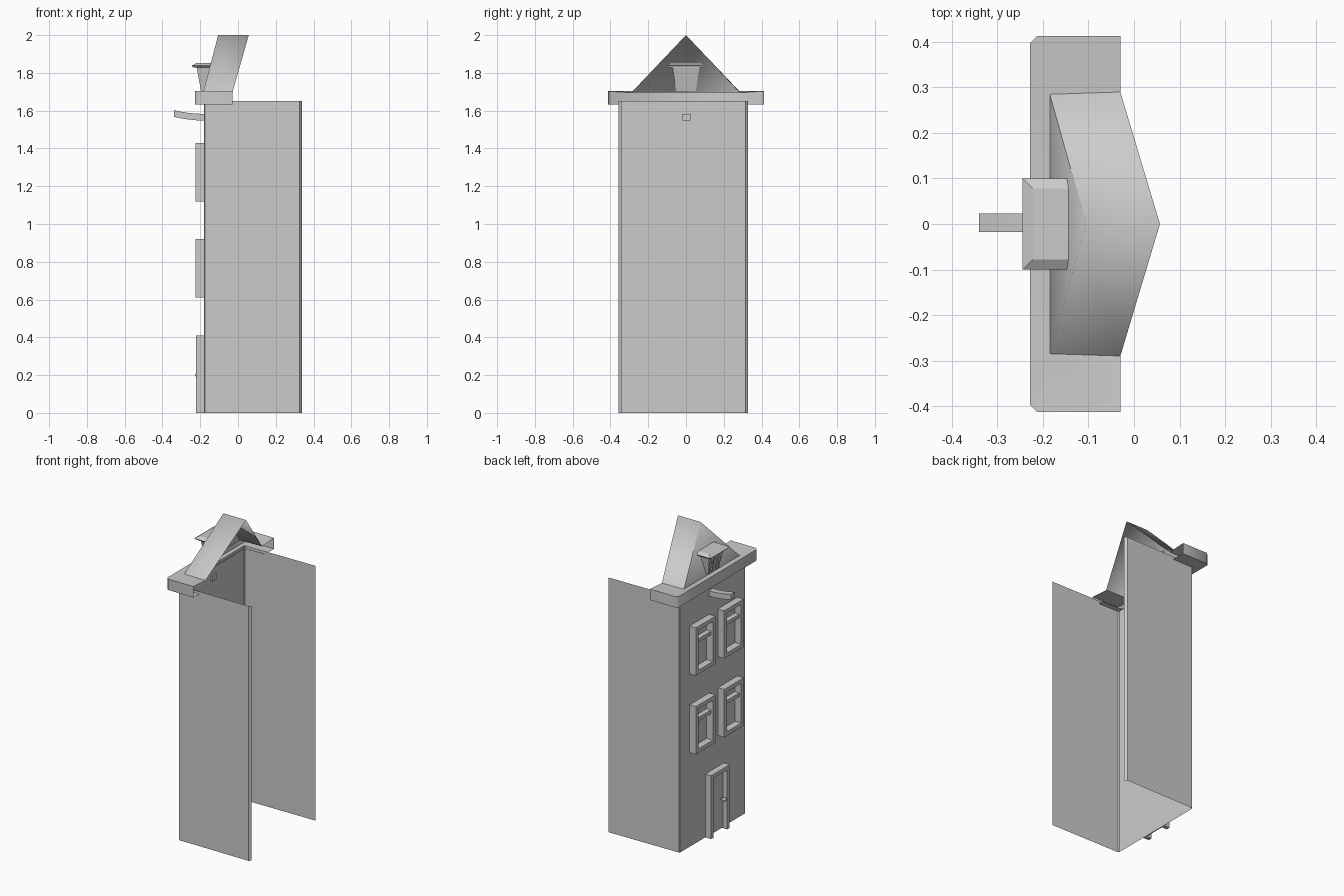
import bpy, bmesh, math

if "Cube" in bpy.data.objects:
    bpy.data.objects.remove(bpy.data.objects["Cube"])

FACE_X = -0.18   # plane of the facade


def make(name, verts, faces, smooth=None):
    me = bpy.data.meshes.new(name)
    me.from_pydata(verts, [], faces)
    bm = bmesh.new()
    bm.from_mesh(me)
    bmesh.ops.recalc_face_normals(bm, faces=bm.faces)
    bm.to_mesh(me)
    bm.free()
    ob = bpy.data.objects.new(name, me)
    bpy.context.collection.objects.link(ob)
    if smooth:
        bpy.ops.object.select_all(action='DESELECT')
        ob.select_set(True)
        bpy.context.view_layer.objects.active = ob
        bpy.ops.object.shade_smooth_by_angle(angle=math.radians(smooth))
    return ob


BOX = [(0, 1, 3, 2), (4, 6, 7, 5), (0, 4, 5, 1), (2, 3, 7, 6), (0, 2, 6, 4), (1, 5, 7, 3)]


def boxes(name, specs):
    """One object from several (x0, x1, y0, y1, z0, z1) boxes."""
    v, f = [], []
    for x0, x1, y0, y1, z0, z1 in specs:
        n = len(v)
        v += [(x, y, z) for x in (x0, x1) for y in (y0, y1) for z in (z0, z1)]
        f += [tuple(i + n for i in q) for q in BOX]
    return make(name, v, f)


# house shell: thin facade and side walls, open at the back
plan = [(0.338, 0.312), (0.325, 0.327), (-0.174, 0.322), (FACE_X, 0.316),
        (FACE_X, -0.349), (-0.174, -0.355), (0.325, -0.357), (0.338, -0.342)]
n = len(plan)
make("house_walls", [(x, y, z) for z in (0, 1.65) for x, y in plan],
     [(i, i + 1, i + 1 + n, i + n) for i in range(n - 1)])

# windows: raised frame with one crossbar and a small sloping sill
for row, z0 in (("lower", 0.61), ("upper", 1.12)):
    for side, yc in (("left", 0.12), ("right", -0.17)):
        a, b, z1, w, f = yc - 0.1, yc + 0.1, z0 + 0.31, 0.026, -0.225
        boxes(f"{row}_{side}_window", [
            (f, FACE_X, a, a + w, z0, z1), (f, FACE_X, b - w, b, z0, z1),
            (f, FACE_X, a + w, b - w, z0, z0 + w), (f, FACE_X, a + w, b - w, z1 - w, z1),
            (-0.212, FACE_X, a + w, b - w, z1 - 0.115, z1 - 0.092)])

# door frame, panel and knob
d0, d1, w = -0.13, 0.06, 0.025
boxes("door_frame", [(-0.222, FACE_X, d0, d0 + w, 0, 0.41), (-0.222, FACE_X, d1 - w, d1, 0, 0.41),
                     (-0.222, FACE_X, d0 + w, d1 - w, 0.41 - w, 0.41)])
boxes("door_panel", [(-0.19, FACE_X, d0 + w, d1 - w, 0.005, 0.385)])
bpy.ops.mesh.primitive_uv_sphere_add(segments=10, ring_count=6, radius=0.012, location=(-0.216, -0.085, 0.2))
bpy.context.object.name = "door_knob"
boxes("knob_stem", [(-0.212, -0.188, -0.09, -0.08, 0.195, 0.205)])

# hoisting beam, curving upwards towards its tip
path = [(-0.17, 1.548), (-0.22, 1.549), (-0.26, 1.553), (-0.30, 1.559), (-0.34, 1.568)]
v = []
for x, z in path:
    v += [(x, -0.018, z), (x, 0.023, z), (x, 0.023, z + 0.035), (x, -0.018, z + 0.035)]
f = [(4 * i + j, 4 * i + (j + 1) % 4, 4 * i + 4 + (j + 1) % 4, 4 * i + 4 + j) for i in range(4) for j in range(4)]
make("hoist_beam", v, f + [(0, 1, 2, 3), (16, 17, 18, 19)], 40)

# roof sheet: eave box, leaning gable slopes and sloping front face, open at the back
back = [(-0.03, 0.32, 1.632), (-0.03, 0.412, 1.632), (-0.03, 0.413, 1.703), (-0.03, 0.29, 1.695), (0.057, 0, 2)]
edge = [(-0.175, 0.32, 1.632), (-0.212, 0.412, 1.632), (-0.212, 0.413, 1.703), (-0.185, 0.285, 1.695), (-0.105, 0, 2)]
front = [(-0.228, 0.398, 1.632), (-0.228, 0.398, 1.703)]   # chamfered eave corner
half = back + edge + front
v = half + [(x, -y, z) for x, y, z in half]
m = len(half)
f = []
for o in (0, m):
    f += [tuple(i + o for i in q) for q in
          [(k, k + 1, k + 6, k + 5) for k in range(4)] + [(6, 7, 11, 10), (5, 6, 10), (7, 8, 11)]]
f += [(10, 11, 11 + m, 10 + m), (5, 10, 10 + m, 5 + m), (11, 8, 8 + m, 11 + m), (8, 9, 8 + m)]
roof = make("roof", v, f, 50)
bm = bmesh.new()
bm.from_mesh(roof.data)
bmesh.ops.remove_doubles(bm, verts=bm.verts, dist=0.0005)
bm.to_mesh(roof.data)
bm.free()

# dormer: tapering body standing out of the front slope
v = [(-0.188, -0.052, 1.705), (-0.188, 0.052, 1.705), (-0.212, 0.072, 1.835), (-0.212, -0.072, 1.835),
     (-0.178, -0.052, 1.705), (-0.178, 0.052, 1.705), (-0.148, 0.072, 1.835), (-0.148, -0.072, 1.835)]
make("dormer_body", v, [(0, 1, 2, 3), (4, 5, 6, 7), (0, 1, 5, 4), (2, 3, 7, 6), (1, 2, 6, 5), (0, 3, 7, 4)])


def dormer_bar(s0, t0, s1, t1):
    """Bar on the tapering dormer front; s runs across (-1..1), t up (0..1)."""
    pts = []
    for off in (0.004, -0.008):
        for s, t in ((s0, t0), (s1, t0), (s0, t1), (s1, t1)):
            pts.append((-0.188 - 0.024 * t + off, s * (0.052 + 0.02 * t), 1.705 + 0.13 * t))
    return pts


v, f = [], []
for args in [(s - 0.1, 0, s + 0.1, 1) for s in (-0.92, -0.3, 0.3, 0.92)] + \
            [(-1, t, 1, t + 0.07) for t in (0, 0.3, 0.62, 0.93)]:
    k = len(v)
    v += dormer_bar(*args)
    f += [tuple(i + k for i in q) for q in BOX]
make("dormer_window_bars", v, f)

# dormer cap: flat slab with a low hipped top
v = []
for x0, x1, y, z in ((-0.236, -0.148, 0.09, 1.828), (-0.245, -0.148, 0.1, 1.838), (-0.222, -0.142, 0.078, 1.852)):
    v += [(x0, -y, z), (x0, y, z), (x1, y, z), (x1, -y, z)]
f = [(4 * i + j, 4 * i + (j + 1) % 4, 4 * i + 4 + (j + 1) % 4, 4 * i + 4 + j) for i in range(2) for j in range(4)]
make("dormer_cap", v, f + [(0, 1, 2, 3), (8, 9, 10, 11)])
